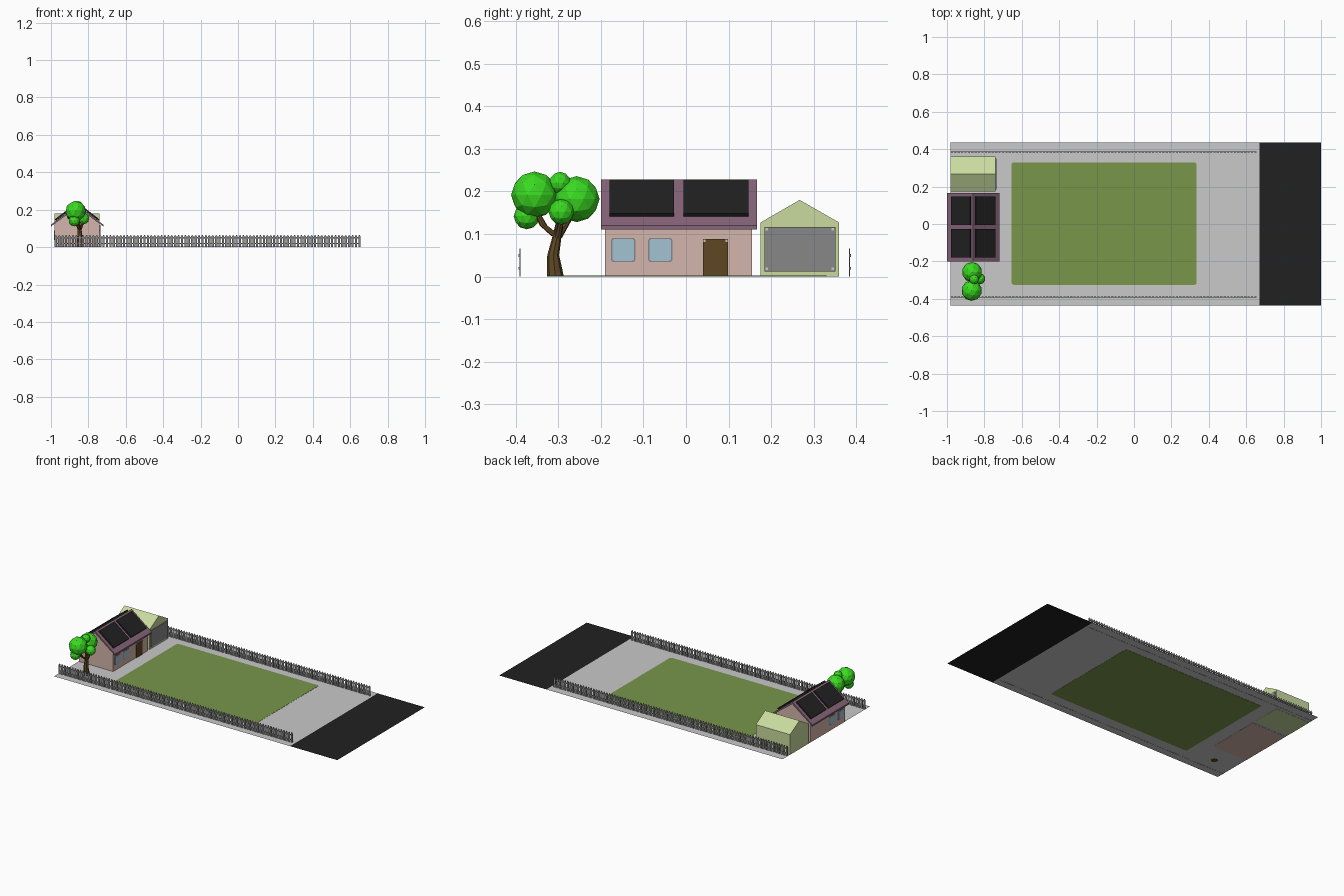
import bpy, bmesh, math
from mathutils import Vector

if "Cube" in bpy.data.objects:
    bpy.data.objects.remove(bpy.data.objects["Cube"])


def srgb(*c):
    return tuple(v / 12.92 if v < 0.04 else ((v + 0.055) / 1.055) ** 2.4 for v in c) + (1,)


def mat(name, *c):
    m = bpy.data.materials.new(name)
    m.diffuse_color = srgb(*c)
    m.use_nodes = True
    m.node_tree.nodes["Principled BSDF"].inputs["Base Color"].default_value = m.diffuse_color
    return m


PAVING = mat("pale paving", 0.79, 0.79, 0.79)
BLACK = mat("black", 0.13, 0.13, 0.13)
GRASS = mat("lawn green", 0.47, 0.59, 0.29)
GREY = mat("mid grey", 0.53, 0.53, 0.53)
PINK = mat("wall pink", 0.83, 0.71, 0.67)
PURPLE = mat("roof purple", 0.53, 0.40, 0.48)
SAGE = mat("garage green", 0.79, 0.86, 0.62)
BLUE = mat("window blue", 0.64, 0.76, 0.83)
BROWN = mat("wood brown", 0.37, 0.28, 0.14)
LEAF = mat("leaf green", 0.23, 0.86, 0.13)


def finish(name, bm, m):
    bmesh.ops.recalc_face_normals(bm, faces=bm.faces)
    me = bpy.data.meshes.new(name)
    bm.to_mesh(me)
    bm.free()
    me.materials.append(m)
    ob = bpy.data.objects.new(name, me)
    bpy.context.collection.objects.link(ob)
    return ob


def add_prism(bm, pts, axis, a, b):
    """Extrude a 2D profile from a to b: axis x uses (y,z), y uses (x,z), z uses (x,y)."""
    def place(p, t):
        return {'x': (t, p[0], p[1]), 'y': (p[0], t, p[1]), 'z': (p[0], p[1], t)}[axis]
    lo = [bm.verts.new(place(p, a)) for p in pts]
    hi = [bm.verts.new(place(p, b)) for p in pts]
    bm.faces.new(lo)
    bm.faces.new(hi)
    n = len(pts)
    for i in range(n):
        j = (i + 1) % n
        bm.faces.new((lo[i], lo[j], hi[j], hi[i]))


def prism(name, pts, axis, a, b, m):
    bm = bmesh.new()
    add_prism(bm, pts, axis, a, b)
    return finish(name, bm, m)


def rect(x0, x1, y0, y1, r=0.0):
    """Rectangle profile with optional rounded corners."""
    if not r:
        return [(x0, y0), (x1, y0), (x1, y1), (x0, y1)]
    pts = []
    for cx, cy, s in ((x1 - r, y1 - r, 0), (x0 + r, y1 - r, 1), (x0 + r, y0 + r, 2), (x1 - r, y0 + r, 3)):
        for k in range(4):
            t = (s + k / 3) * math.pi / 2
            pts.append((cx + r * math.cos(t), cy + r * math.sin(t)))
    return pts


# Ground: yard, road and lawn
def sheet(name, x0, x1, y0, y1, z, m):
    bm = bmesh.new()
    bm.faces.new([bm.verts.new((x, y, z)) for x, y in rect(x0, x1, y0, y1)])
    finish(name, bm, m)


sheet("yard", -0.98, 0.67, -0.437, 0.437, 0.001, PAVING)
sheet("road", 0.67, 1.0, -0.437, 0.437, 0.001, BLACK)
prism("lawn", rect(-0.655, 0.335, -0.325, 0.33, 0.012), 'z', 0, 0.002, GRASS)

# House walls with gables
XC = -0.86
prism("house_walls", [(-0.98, 0), (-0.74, 0), (-0.74, 0.125), (XC, 0.215), (-0.98, 0.125)],
      'y', -0.19, 0.155, PINK)
prism("house_roof", [(-1, 0.11), (XC, 0.214), (-0.72, 0.11), (-0.72, 0.12), (XC, 0.228), (-1, 0.12)],
      'y', -0.2, 0.167, PURPLE)

# Solar panels on both roof slopes
slope = 0.108 / 0.14
for side in (-1, 1):
    for k, (y0, y1) in enumerate(((-0.18, -0.028), (-0.006, 0.147))):
        def on_roof(d, h):
            return (XC + side * (d + h * 0.61), 0.228 - d * slope + h * 0.79)
        pts = [on_roof(0.010, 0.001), on_roof(0.113, 0.001), on_roof(0.113, 0.010), on_roof(0.010, 0.010)]
        prism(f"solar_panel_{side}_{k}", pts, 'y', y0, y1, BLACK)

# Windows on front and rear walls
for wall, s in ((-0.74, 1), (-0.98, -1)):
    for y0, y1 in ((-0.176, -0.119), (-0.089, -0.032)):
        prism("window_frame", rect(y0, y1, 0.034, 0.091, 0.006), 'x', wall - s * 0.002, wall + s * 0.002, GREY)
        prism("window_glass", rect(y0 + 0.003, y1 - 0.003, 0.037, 0.088, 0.005), 'x',
              wall - s * 0.002, wall + s * 0.004, BLUE)

# Front door with corner studs
prism("front_door", rect(0.04, 0.099, 0.001, 0.088), 'x', -0.742, -0.736, BROWN)
for y in (0.043, 0.096):
    prism("door_stud", rect(y - 0.003, y + 0.003, 0.081, 0.087), 'x', -0.737, -0.734, PAVING)

# Garage with gable roof, door and bolts
prism("garage", [(0.175, 0), (0.36, 0), (0.36, 0.127), (0.267, 0.18), (0.175, 0.127)],
      'x', -0.98, -0.74, SAGE)
prism("garage_door", rect(0.184, 0.351, 0.012, 0.117), 'x', -0.742, -0.736, GREY)
for y in (0.190, 0.345):
    for z in (0.018, 0.111):
        prism("garage_bolt", rect(y - 0.003, y + 0.003, z - 0.003, z + 0.003), 'x', -0.737, -0.734, PAVING)

# Picket fences along both sides
for name, y, s in (("front_fence", -0.39, 1), ("rear_fence", 0.384, -1)):
    bm = bmesh.new()
    count, x0, x1, w = 90, -0.98, 0.655, 0.012
    for i in range(count):
        x = x0 + (x1 - x0 - w) * i / (count - 1)
        add_prism(bm, [(x, 0), (x + w, 0), (x + w, 0.058), (x + w / 2, 0.066), (x, 0.058)],
                  'y', y - 0.0015, y + 0.0015)
    for z in (0.016, 0.046):
        add_prism(bm, rect(x0, x1, z, z + 0.007), 'y', y - s * 0.0015, y - s * 0.004)
    finish(name, bm, GREY)


# Tree trunk and branches as tapered lofts
def limb(name, path, sides=8):
    bm = bmesh.new()
    rings = []
    for x, y, z, r in path:
        rings.append([bm.verts.new((x + r * math.cos(2 * math.pi * k / sides),
                                    y + r * math.sin(2 * math.pi * k / sides), z)) for k in range(sides)])
    for a, b in zip(rings, rings[1:]):
        for k in range(sides):
            j = (k + 1) % sides
            bm.faces.new((a[k], a[j], b[j], b[k]))
    bm.faces.new(rings[0])
    bm.faces.new(rings[-1])
    finish(name, bm, BROWN)


limb("trunk", [(-0.845, -0.307, 0, 0.020), (-0.845, -0.312, 0.05, 0.014),
               (-0.847, -0.304, 0.09, 0.011), (-0.852, -0.297, 0.13, 0.008), (-0.853, -0.295, 0.21, 0.005)])
limb("left_branch", [(-0.847, -0.305, 0.095, 0.011), (-0.858, -0.335, 0.120, 0.009), (-0.868, -0.355, 0.16, 0.006)])
limb("right_branch", [(-0.847, -0.302, 0.09, 0.010), (-0.857, -0.278, 0.130, 0.008), (-0.866, -0.258, 0.17, 0.006)])
limb("front_branch", [(-0.847, -0.303, 0.085, 0.009), (-0.835, -0.296, 0.115, 0.007), (-0.825, -0.293, 0.145, 0.005)])

# Faceted foliage balls
for i, (x, y, z, r) in enumerate(((-0.868, -0.356, 0.192, 0.055), (-0.866, -0.257, 0.182, 0.054),
                                  (-0.875, -0.374, 0.142, 0.031), (-0.825, -0.293, 0.152, 0.030),
                                  (-0.855, -0.296, 0.220, 0.026))):
    bm = bmesh.new()
    bmesh.ops.create_icosphere(bm, subdivisions=2, radius=r)
    bmesh.ops.translate(bm, verts=bm.verts, vec=Vector((x, y, z)))
    finish(f"foliage_{i}", bm, LEAF)
